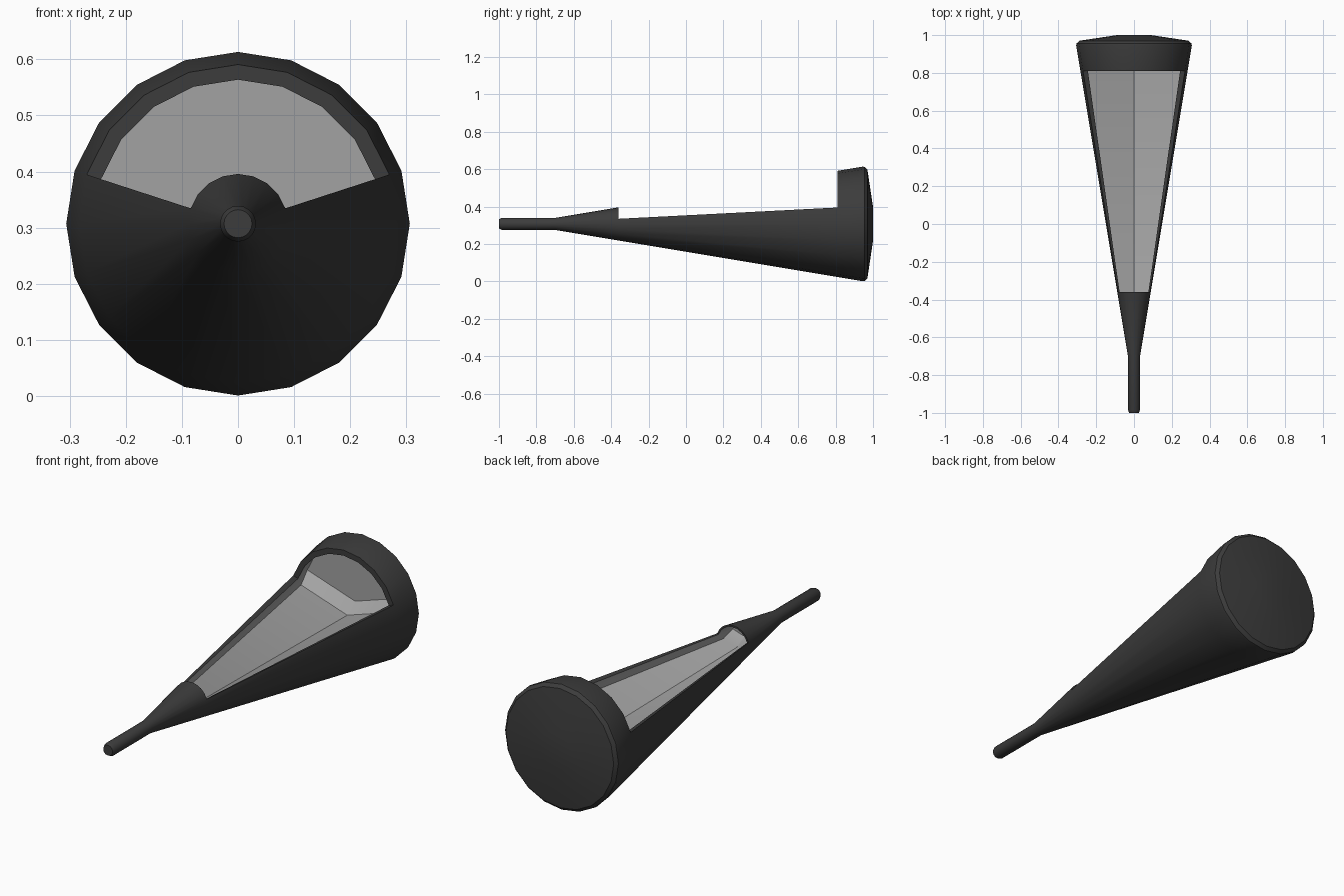
import bpy, bmesh, math

if "Cube" in bpy.data.objects:
    bpy.data.objects.remove(bpy.data.objects["Cube"])

N = 20            # sides of the cone
AXIS_Z = 0.307    # height of the cone axis
INNER = 0.905     # inner rim radius as a share of the outer radius
Y0, Y1 = -0.36, 0.81   # ends of the opening


def radius(y):
    return 0.032 + (y + 0.7) * (0.307 - 0.032) / 1.65


bm = bmesh.new()


def point(y, r, step, drop=0.0):
    a = 2 * math.pi * step / N
    return bm.verts.new((r * math.cos(a), y, AXIS_Z + r * math.sin(a) - drop))


def face(verts, mat=0, smooth=True):
    f = bm.faces.new(verts)
    f.material_index = mat
    f.smooth = smooth
    return f


# Outer skin: handle, cone and domed end, open over eight upper segments
profile = [(-1.0, 0.025), (-0.985, 0.032), (-0.7, 0.032), (Y0, radius(Y0)),
           (Y1, radius(Y1)), (0.945, radius(0.945)), (0.955, 0.305),
           (0.97, 0.29), (1.0, 0.09)]
rings = [[point(y, r, s) for s in range(N)] for y, r in profile]
for i in range(len(rings) - 1):
    for s in range(N):
        if profile[i][0] == Y0 and 1 <= s < 9:
            continue
        t = (s + 1) % N
        face((rings[i][s], rings[i][t], rings[i + 1][t], rings[i + 1][s]))
face(rings[0])
face(rings[-1])

# Inner arcs under the nose and under the end cap
ya, yb, yc, yd = -0.45, -0.39, 0.84, 0.90
arcs = {y: [point(y, INNER * radius(y), s) for s in range(1, 10)]
        for y in (ya, Y0, Y1, yd)}
for p, q in ((ya, Y0), (Y1, yd)):
    for s in range(8):
        face((arcs[p][s], arcs[p][s + 1], arcs[q][s + 1], arcs[q][s]), 1)

# Dark rim around the opening
o0, o1 = rings[3], rings[4]
for outer, inner in ((o0, arcs[Y0]), (o1, arcs[Y1])):
    for s in range(8):
        face((outer[s + 1], outer[s + 2], inner[s + 1], inner[s]), 0, False)
for s in (1, 9):
    face((o0[s], o1[s], arcs[Y1][s - 1], arcs[Y0][s - 1]), 0, False)

# Recessed V-shaped trough with a short ramp at both ends
apex = [bm.verts.new((0, y, AXIS_Z - d))
        for y, d in ((ya, 0), (yb, 0.03), (yc, 0.045), (yd, 0))]
for s in (1, 9):
    b = point(yb, INNER * radius(yb), s, 0.03)
    c = point(yc, INNER * radius(yc), s, 0.045)
    a, d = arcs[ya][s - 1], arcs[yd][s - 1]
    face((a, arcs[Y0][s - 1], arcs[Y1][s - 1], d, c, b), 1, False)
    side = [a, b, c, d]
    for i in range(3):
        face((side[i], side[i + 1], apex[i + 1], apex[i]), 1, False)
face(arcs[ya] + [apex[0]], 1, False)
face(arcs[yd] + [apex[3]], 1, False)

bmesh.ops.recalc_face_normals(bm, faces=bm.faces)
mesh = bpy.data.meshes.new("hollow_cone")
bm.to_mesh(mesh)
bm.free()

# Dark shell and light lining colours
for name, v in (("dark_shell", 0.045), ("light_lining", 0.36)):
    m = bpy.data.materials.new(name)
    m.diffuse_color = (v, v, v, 1)
    m.use_nodes = True
    m.node_tree.nodes["Principled BSDF"].inputs["Base Color"].default_value = m.diffuse_color
    mesh.materials.append(m)

cone = bpy.data.objects.new("hollow_cone", mesh)
bpy.context.collection.objects.link(cone)
bpy.context.view_layer.objects.active = cone
cone.select_set(True)
bpy.ops.object.shade_smooth_by_angle(angle=math.radians(30))
